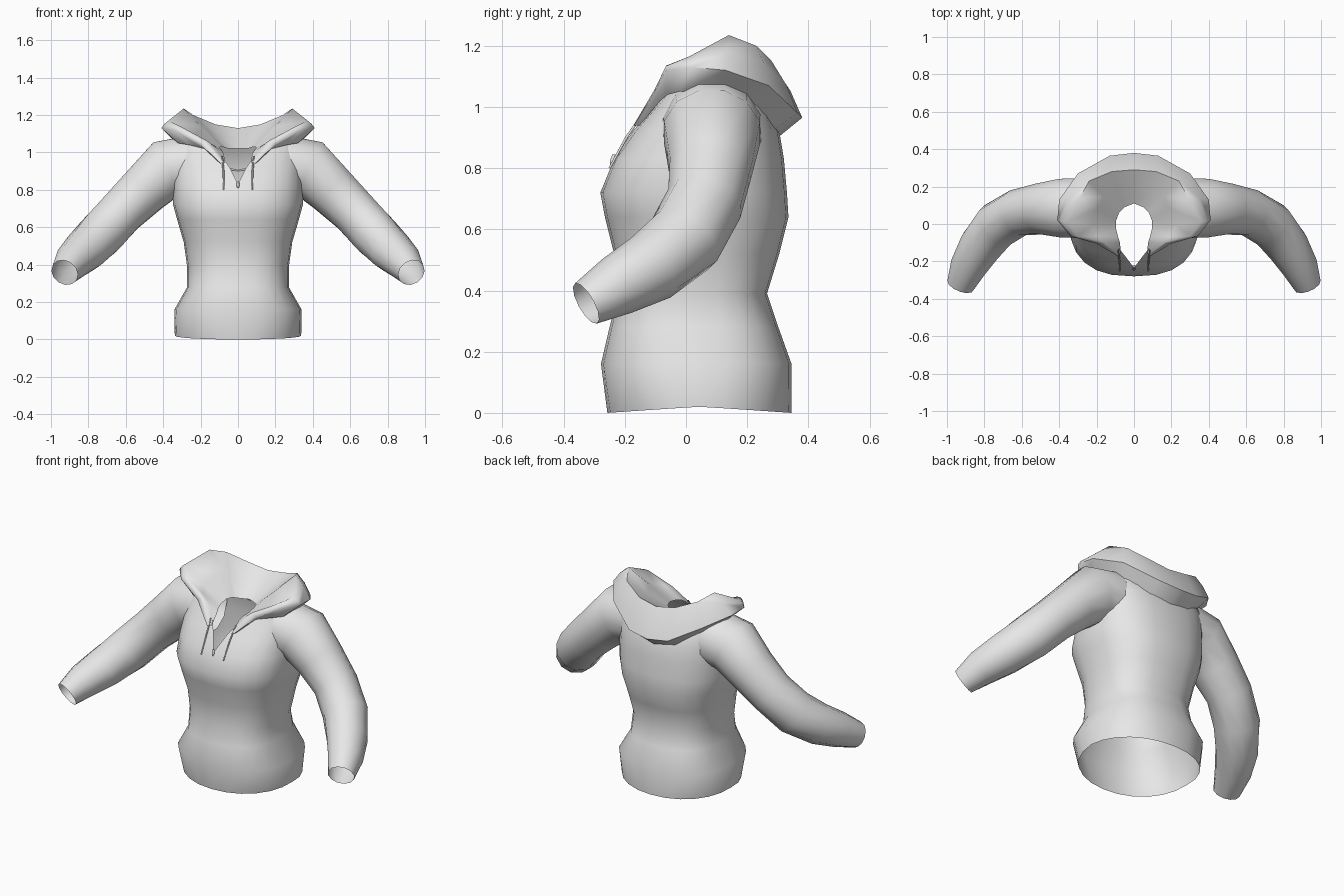
import bpy
import bmesh
import math
from mathutils import Vector

cube = bpy.data.objects.get("Cube")
if cube:
    bpy.data.objects.remove(cube, do_unlink=True)

fabric = bpy.data.materials.new("light_grey_fabric")
fabric.use_nodes = True
grey = (0.8, 0.8, 0.8, 1)
fabric.diffuse_color = grey
fabric.node_tree.nodes["Principled BSDF"].inputs["Base Color"].default_value = grey


def loft(name, rings, closed=False, mirror=False, flip=False, sharp=70):
    """Skin a list of equal-length point rows into one smooth surface."""
    bm = bmesh.new()
    rows = [[bm.verts.new(p) for p in ring] for ring in rings]
    for low, high in zip(rows, rows[1:]):
        count = len(low)
        for i in range(count if closed else count - 1):
            j = (i + 1) % count
            quad = [low[i], low[j], high[j], high[i]]
            bm.faces.new(quad[::-1] if flip else quad)
    bmesh.ops.remove_doubles(bm, verts=bm.verts, dist=0.0005)
    mesh = bpy.data.meshes.new(name)
    bm.to_mesh(mesh)
    bm.free()
    mesh.materials.append(fabric)
    obj = bpy.data.objects.new(name, mesh)
    bpy.context.collection.objects.link(obj)
    bpy.ops.object.select_all(action="DESELECT")
    obj.select_set(True)
    bpy.context.view_layer.objects.active = obj
    bpy.ops.object.shade_smooth_by_angle(angle=math.radians(sharp))
    if mirror:
        mod = obj.modifiers.new("both_sides", "MIRROR")
        mod.use_axis = (True, False, False)
        mod.merge_threshold = 0.001
    return obj


def body_ring(z, half_width, front, back, gap, sides=24):
    """Rounded-box outline, open at the front by the neck slit."""
    hem = z < 0.1
    power = 0.95 if hem else 0.79
    start = (gap / half_width) ** 1.27
    points = []
    for i in range(sides + 1):
        a = -math.pi / 2 + start + (2 * math.pi - 2 * start) * i / sides
        c, s = math.cos(a), math.sin(a)
        x = half_width * math.copysign(abs(c) ** power, c)
        y = (front + back) / 2 + (back - front) / 2 * math.copysign(abs(s) ** power, s)
        points.append((x, y, z - (0.02 * abs(s) if hem else 0)))
    return points


# Body: hem, waist, chest and shoulders (height, half width, front, back, slit)
body = [
    (0.02, 0.338, -0.257, 0.345, 0),
    (0.16, 0.34, -0.278, 0.345, 0),
    (0.28, 0.272, -0.25, 0.302, 0),
    (0.39, 0.272, -0.222, 0.265, 0),
    (0.52, 0.29, -0.235, 0.305, 0),
    (0.64, 0.325, -0.265, 0.335, 0),
    (0.72, 0.347, -0.28, 0.33, 0),
    (0.83, 0.347, -0.235, 0.32, 0),
    (0.92, 0.345, -0.175, 0.305, 0.045),
    (1.0, 0.345, -0.11, 0.27, 0.1),
    (1.05, 0.33, -0.08, 0.235, 0.17),
]
loft("body", [body_ring(*row) for row in body])

# Sleeves: tube along a bent arm, buried in the shoulder, open at the cuff
arm = [
    ((0.25, 0.085, 0.93), 0.165),
    ((0.38, 0.085, 0.915), 0.162),
    ((0.5, 0.08, 0.8), 0.139),
    ((0.62, 0.06, 0.685), 0.127),
    ((0.73, -0.005, 0.565), 0.128),
    ((0.82, -0.115, 0.475), 0.117),
    ((0.885, -0.225, 0.415), 0.1),
    ((0.927, -0.327, 0.358), 0.075),
]


def tube_rings(path, sides):
    centres = [Vector(p) for p, _ in path]
    rings = []
    for i, (_, radius) in enumerate(path):
        ahead = centres[min(i + 1, len(path) - 1)]
        along = (ahead - centres[max(i - 1, 0)]).normalized()
        u = along.cross(Vector((0, 1, 0.3))).normalized()
        v = along.cross(u)
        turns = [2 * math.pi * k / sides for k in range(sides)]
        rings.append([centres[i] + radius * (u * math.cos(t) + v * math.sin(t))
                      for t in turns])
    return rings


loft("sleeves", tube_rings(arm, 12), closed=True, mirror=True)

# Hood lying on the back: four edge lines from centre back to the lapel tip
under = [(0, 0.3, 0.9), (0.13, 0.28, 0.92), (0.26, 0.21, 1.01), (0.33, 0.08, 1.05),
         (0.32, -0.02, 1.05), (0.26, -0.06, 1.04), (0.18, -0.085, 1.02), (0.095, -0.15, 0.94)]
outer = [(0, 0.38, 0.965), (0.13, 0.365, 0.98), (0.3, 0.27, 1.07), (0.4, 0.13, 1.12),
         (0.41, 0.02, 1.13), (0.34, -0.065, 1.12), (0.2, -0.105, 1.045), (0.09, -0.17, 0.94)]
rim = [(0, 0.29, 1.13), (0.12, 0.28, 1.15), (0.24, 0.23, 1.2), (0.29, 0.14, 1.235),
       (0.36, 0.01, 1.165), (0.3, -0.065, 1.135), (0.16, -0.1, 1.06), (0.08, -0.165, 0.95)]
neck = [(0, 0.11, 1.02), (0.05, 0.09, 1.02), (0.08, 0.06, 1.03), (0.095, 0.02, 1.03),
        (0.095, -0.03, 1.02), (0.085, -0.07, 1.01), (0.075, -0.1, 0.99), (0.07, -0.155, 0.94)]

sections = []
for points in zip(under, outer, rim, neck):
    low, out, top, inside = (Vector(p) for p in points)
    # Fullness between the outer fold and rim, and a shallow slope to the neck
    bulge = (out + top) / 2 + (out - low) * 0.08
    slope = top.lerp(inside, 0.5)
    sections.append([low, out, bulge, top, slope, inside])
loft("hood", sections, mirror=True, flip=True)

# Drawstrings hanging beside the neck slit
cord = [((0.085, -0.14, 0.98), 0.004), ((0.078, -0.195, 0.9), 0.005),
        ((0.075, -0.25, 0.8), 0.004)]
loft("drawstrings", tube_rings(cord, 6), closed=True, mirror=True)

# Small pull tab at the bottom of the slit
tab = [((0, -0.235, 0.845), 0.006), ((0, -0.24, 0.825), 0.009), ((0, -0.245, 0.81), 0.004)]
loft("pull_tab", tube_rings(tab, 6), closed=True)
